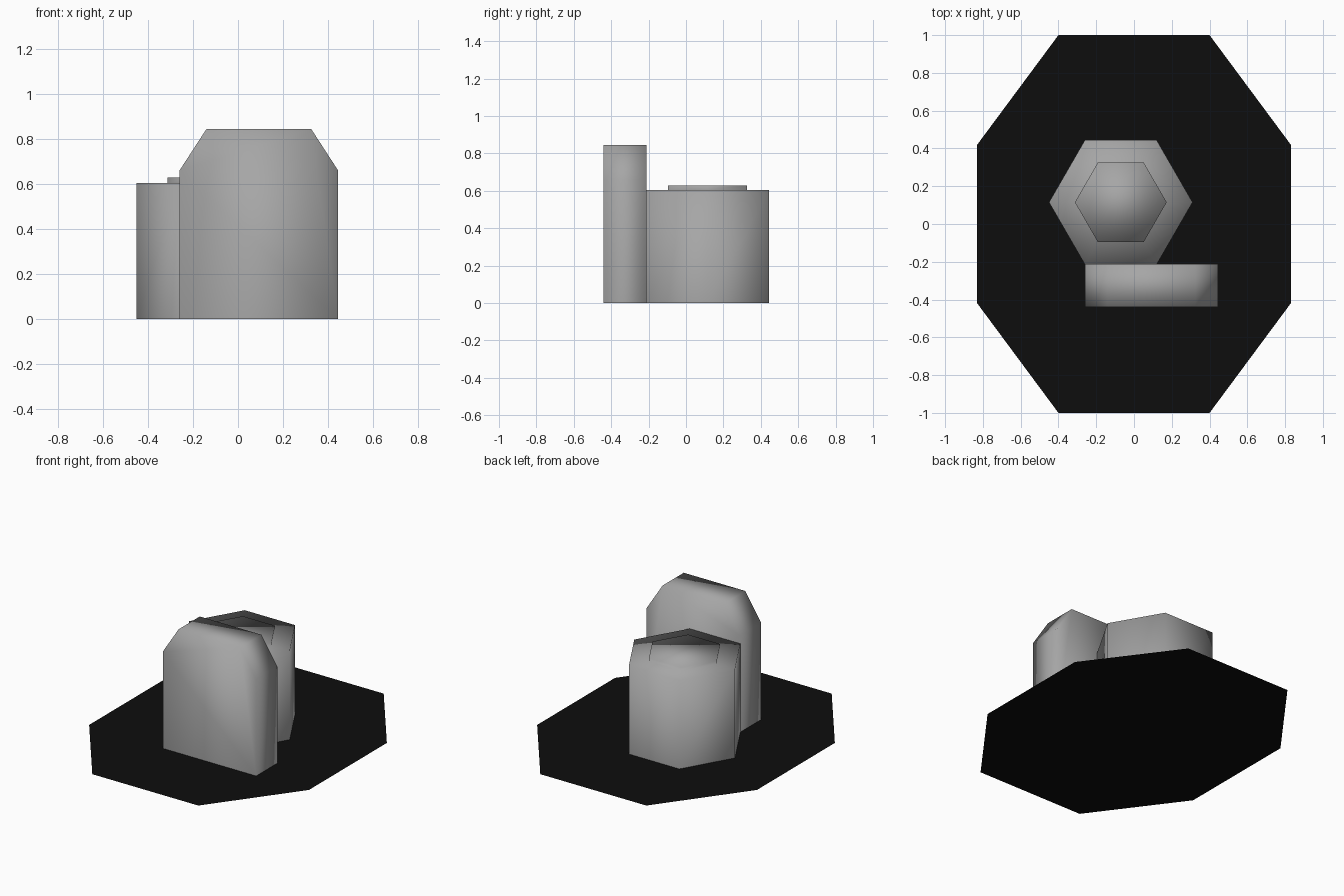
import bpy, bmesh
from math import cos, sin, pi
from mathutils import Vector

cube = bpy.data.objects.get("Cube")
if cube:
    bpy.data.objects.remove(cube, do_unlink=True)


def make_material(name, value):
    mat = bpy.data.materials.new(name)
    mat.use_nodes = True
    colour = (value, value, value, 1)
    mat.diffuse_color = colour
    mat.node_tree.nodes["Principled BSDF"].inputs["Base Color"].default_value = colour
    return mat


def finish(bm, name, mat, smooth):
    for face in bm.faces:
        face.smooth = smooth
    mesh = bpy.data.meshes.new(name)
    bm.to_mesh(mesh)
    bm.free()
    mesh.materials.append(mat)
    obj = bpy.data.objects.new(name, mesh)
    bpy.context.collection.objects.link(obj)
    return obj


def polygon(bm, points):
    return bm.faces.new([bm.verts.new(p) for p in points])


def hexagon(centre, radius, z):
    return [(centre[0] + radius * cos(i * pi / 3),
             centre[1] + radius * sin(i * pi / 3), z) for i in range(6)]


def walls(bm, lower, upper):
    n = len(lower)
    for i in range(n):
        j = (i + 1) % n
        bm.faces.new((lower[i], lower[j], upper[j], upper[i]))


grey = make_material("stone grey", 0.38)
black = make_material("ground black", 0.004)

# Flat eight-sided ground plate
bm = bmesh.new()
polygon(bm, [(0.4, -1, 0), (0.83, -0.42, 0), (0.83, 0.42, 0), (0.4, 1, 0),
             (-0.4, 1, 0), (-0.83, 0.42, 0), (-0.83, -0.42, 0), (-0.4, -1, 0)])
finish(bm, "ground_plate", black, False)

# Upright slab with cut top corners, open underneath
bm = bmesh.new()
profile = [(-0.26, 0), (0.445, 0), (0.445, 0.66), (0.325, 0.845),
           (-0.14, 0.845), (-0.26, 0.66)]
front = polygon(bm, [(x, -0.44, z) for x, z in profile])
bmesh.ops.solidify  # operator set used below
result = bmesh.ops.extrude_face_region(bm, geom=[front], use_keep_orig=True)
back_verts = [g for g in result["geom"] if isinstance(g, bmesh.types.BMVert)]
bmesh.ops.translate(bm, verts=back_verts, vec=Vector((0, 0.228, 0)))
bmesh.ops.recalc_face_normals(bm, faces=bm.faces)
underside = [f for f in bm.faces if all(v.co.z < 0.001 for v in f.verts)]
bmesh.ops.delete(bm, geom=underside, context="FACES_ONLY")
finish(bm, "upright_slab", grey, True)

# Six-sided block with a slightly raised centre, open underneath
bm = bmesh.new()
centre = (-0.07, 0.115)
rings = [[bm.verts.new(p) for p in hexagon(centre, radius, z)]
         for radius, z in ((0.38, 0), (0.38, 0.605), (0.243, 0.605), (0.243, 0.628))]
for lower, upper in zip(rings, rings[1:]):
    walls(bm, lower, upper)
bm.faces.new(rings[-1])
finish(bm, "hexagonal_block", grey, True)
